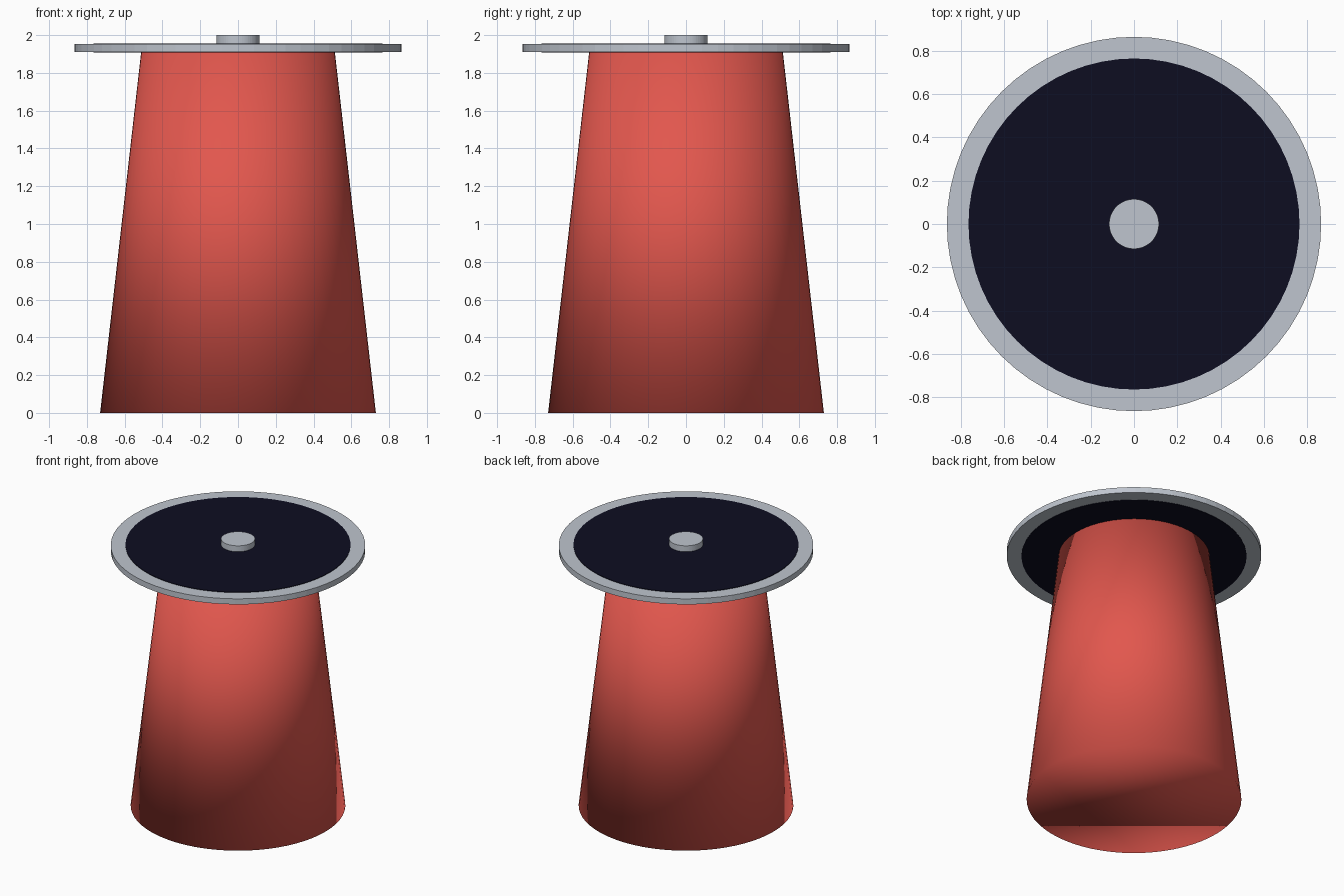
import bpy

cube = bpy.data.objects.get("Cube")
if cube:
    bpy.data.objects.remove(cube, do_unlink=True)


def material(name, rgb):
    mat = bpy.data.materials.new(name)
    mat.use_nodes = True
    mat.diffuse_color = (*rgb, 1)
    mat.node_tree.nodes["Principled BSDF"].inputs["Base Color"].default_value = (*rgb, 1)
    return mat


def round_part(name, r_low, r_high, z_low, z_high, mat, smooth=False):
    """Upright capped cylinder or tapered cone between two heights."""
    bpy.ops.mesh.primitive_cone_add(
        vertices=64, radius1=r_low, radius2=r_high, depth=z_high - z_low,
        location=(0, 0, (z_low + z_high) / 2))
    part = bpy.context.object
    part.name = name
    part.data.materials.append(mat)
    if smooth:
        bpy.ops.object.shade_smooth()
    return part


red = material("warm red", (0.76, 0.095, 0.075))
silver = material("pale silver", (0.52, 0.56, 0.62))
navy = material("dark navy", (0.004, 0.004, 0.015))

# Tapered pedestal, shaded softly across its rims
round_part("pedestal", 0.73, 0.513, 0, 1.908, red, smooth=True)

# Flat top: metal rim with a dark panel standing slightly proud on both sides
round_part("table_rim", 0.865, 0.865, 1.91, 1.952, silver)
round_part("table_panel", 0.765, 0.765, 1.907, 1.956, navy)

# Small knob in the centre
round_part("centre_knob", 0.115, 0.115, 1.95, 2.0, silver)
